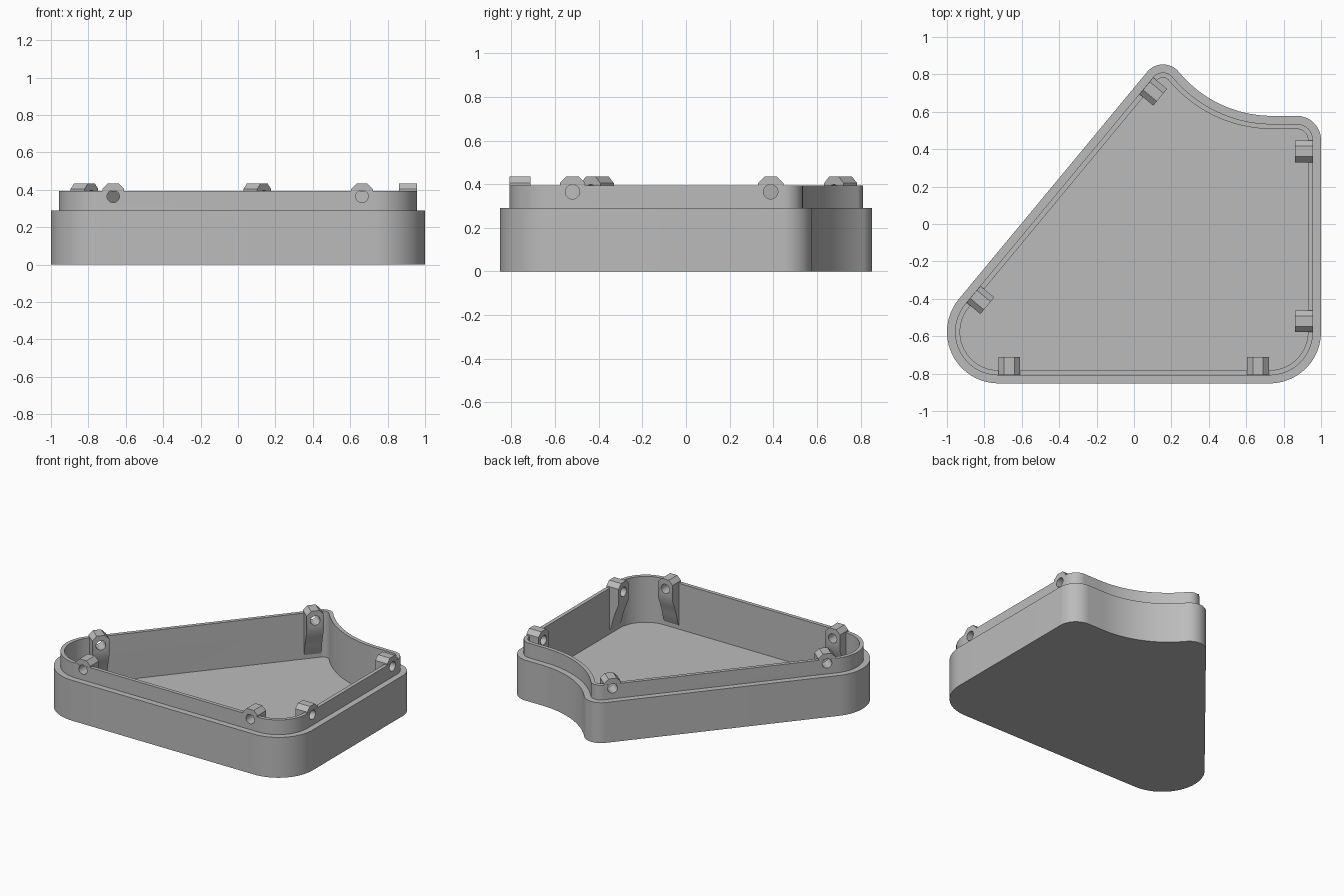
import bpy, bmesh, math
from mathutils import Vector, Matrix

cube = bpy.data.objects.get("Cube")
if cube:
    bpy.data.objects.remove(cube)

grey = bpy.data.materials.new("plain grey")
grey.use_nodes = True
colour = (0.5, 0.5, 0.5, 1)
grey.diffuse_color = colour
grey.node_tree.nodes["Principled BSDF"].inputs["Base Color"].default_value = colour

# Corner circles of the outline: centre, radius
FRONT_RIGHT = (Vector((-0.725, -0.577)), 0.275)
FRONT_LEFT = (Vector((0.725, -0.577)), 0.275)
BACK_LEFT = (Vector((0.87, 0.448)), 0.13)
HOLLOW = (Vector((0.74, 1.228)), 0.65)
TIP = (Vector((0.155, 0.743)), 0.11)

# Slanted wall: the line touching the front right and tip circles
span = TIP[0] - FRONT_RIGHT[0]
slant = math.atan2(span.y, span.x) + math.acos((FRONT_RIGHT[1] - TIP[1]) / span.length)
slant_normal = Vector((math.cos(slant), math.sin(slant)))
slant_along = Vector((slant_normal.y, -slant_normal.x))
tip_dir = HOLLOW[0] - TIP[0]
tip_angle = math.atan2(tip_dir.y, tip_dir.x)


def arc(circle, start, end, inset, steps=24):
    centre, radius = circle
    r = radius - inset
    angles = [start + (end - start) * i / steps for i in range(steps + 1)]
    return [centre + Vector((math.cos(a), math.sin(a))) * r for a in angles]


def outline(inset):
    """Counter-clockwise outline, moved inwards by inset."""
    q = math.pi / 2
    return (arc(FRONT_RIGHT, slant, 3 * q, inset)
            + arc(FRONT_LEFT, -q, 0, inset)
            + arc(BACK_LEFT, 0, q, inset)
            + arc(HOLLOW, -q, tip_angle - math.pi, -inset)
            + arc(TIP, tip_angle, slant, inset))


def make_object(name, bm):
    bmesh.ops.recalc_face_normals(bm, faces=bm.faces)
    mesh = bpy.data.meshes.new(name)
    bm.to_mesh(mesh)
    bm.free()
    mesh.materials.append(grey)
    obj = bpy.data.objects.new(name, mesh)
    bpy.context.collection.objects.link(obj)
    return obj


# Tray: outer wall, step, lip, inner wall and floor
LIP, INNER, RIM = 0.043, 0.07, 0.395
bm = bmesh.new()
rings = []
for inset, z in [(0, 0), (0, 0.29), (LIP, 0.29), (LIP, RIM), (INNER, RIM), (INNER, 0.065)]:
    rings.append([bm.verts.new((p.x, p.y, z)) for p in outline(inset)])
for low, high in zip(rings, rings[1:]):
    for i in range(len(low)):
        j = (i + 1) % len(low)
        bm.faces.new((low[i], low[j], high[j], high[i]))
bm.faces.new(rings[0][::-1])
bm.faces.new(rings[-1])
tray = make_object("tray", bm)


def place(point, inward):
    """Local x runs along the wall, local y points into the tray."""
    m = Matrix.Rotation(math.atan2(inward.y, inward.x) - math.pi / 2, 4, 'Z')
    return Matrix.Translation((point.x, point.y, 0)) @ m


def make_lug(name, matrix):
    """Screw lug: tapered side profile with chamfered top edges."""
    half, top = 0.058, 0.435
    profile = [(LIP + 0.001, top), (0.14, top), (0.14, 0.29), (0.115, 0.23),
               (0.095, 0.17), (0.08, 0.11), (0.06, 0.075), (LIP + 0.001, 0.075)]
    bm = bmesh.new()
    sides = [[bm.verts.new((x, y, z)) for y, z in profile] for x in (-half, half)]
    bm.faces.new(sides[0])
    bm.faces.new(sides[1][::-1])
    for i in range(len(profile)):
        j = (i + 1) % len(profile)
        bm.faces.new((sides[0][i], sides[0][j], sides[1][j], sides[1][i]))
    top_edges = [bm.edges.get((s[0], s[1])) for s in sides]
    bmesh.ops.bevel(bm, geom=top_edges, offset=0.03, segments=1, affect='EDGES')
    bm.transform(matrix)
    return make_object(name, bm)


def make_drill(matrix):
    bm = bmesh.new()
    bmesh.ops.create_cone(bm, cap_ends=True, segments=32, radius1=0.033, radius2=0.033, depth=0.3,
                          matrix=matrix @ Matrix.Translation((0, 0.09, 0.365))
                          @ Matrix.Rotation(math.pi / 2, 4, 'X'))
    drill = make_object("screw_hole_cutter", bm)
    drill.hide_render = True
    return drill


def cut(obj, cutters):
    for cutter in cutters:
        mod = obj.modifiers.new("screw hole", 'BOOLEAN')
        mod.operation = 'DIFFERENCE'
        mod.solver = 'EXACT'
        mod.object = cutter
    graph = bpy.context.evaluated_depsgraph_get()
    mesh = bpy.data.meshes.new_from_object(obj.evaluated_get(graph))
    obj.modifiers.clear()
    obj.data = mesh


# Lugs: two on each straight wall
slant_start = FRONT_RIGHT[0] + slant_normal * FRONT_RIGHT[1]
slant_end = TIP[0] + slant_normal * TIP[1]
spots = {
    "front_lug_right": (Vector((-0.667, -0.852)), Vector((0, 1))),
    "front_lug_left": (Vector((0.663, -0.852)), Vector((0, 1))),
    "left_lug_front": (Vector((1, -0.52)), Vector((-1, 0))),
    "left_lug_back": (Vector((1, 0.388)), Vector((-1, 0))),
    "slanted_lug_front": (slant_start + slant_along * 0.07, -slant_normal),
    "slanted_lug_back": (slant_end - slant_along * 0.06, -slant_normal),
}
parts, drills = [tray], []
for name, (point, inward) in spots.items():
    matrix = place(point, inward)
    lug, drill = make_lug(name, matrix), make_drill(matrix)
    cut(lug, [drill])
    parts.append(lug)
    drills.append(drill)
cut(tray, drills)
for drill in drills:
    bpy.data.objects.remove(drill)

# Smooth the rounded walls, keep the hard edges
bpy.ops.object.select_all(action='DESELECT')
for part in parts:
    part.select_set(True)
bpy.context.view_layer.objects.active = tray
bpy.ops.object.shade_smooth_by_angle(angle=math.radians(30))
